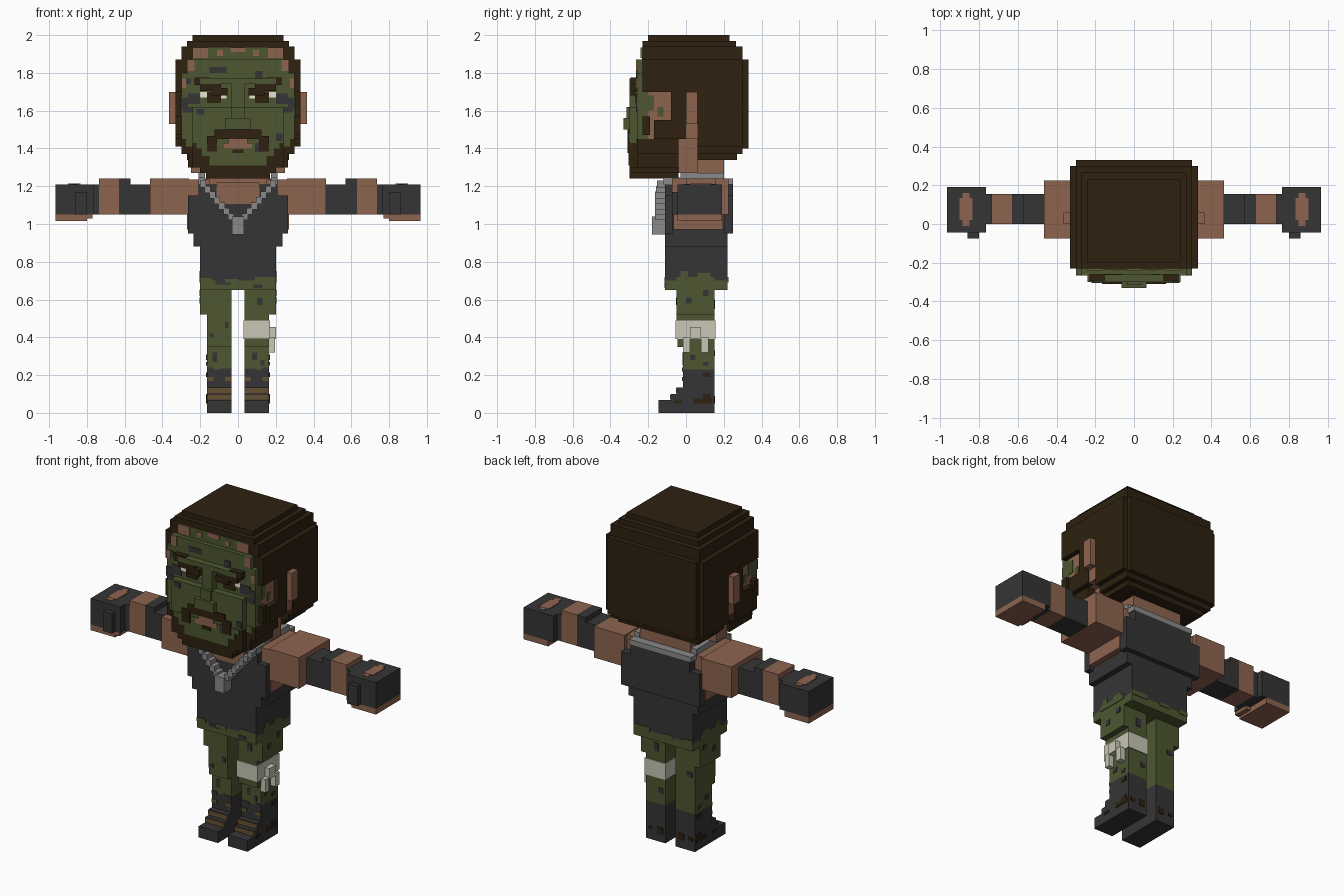
import bpy, bmesh

# ---------- colours ----------
def material(name, *rgb):
    m = bpy.data.materials.new(name)
    lin = [((c / 255 + 0.055) / 1.055) ** 2.4 for c in rgb]
    m.diffuse_color = (*lin, 1)
    return m

HAIR = material("dark_brown", 46, 33, 16)
SKIN = material("skin", 141, 100, 79)
GREEN = material("olive_green", 77, 87, 49)
DARK = material("charcoal", 53, 53, 54)
METAL = material("grey_metal", 138, 138, 138)
CLOTH = material("bandage_cream", 200, 199, 182)
STRAP = material("strap_brown", 101, 80, 50)
WHITE = material("eye_white", 232, 230, 215)


# ---------- helpers ----------
def part(name, mat, boxes, mirror=True):
    """One object made of boxes (x0, x1, y0, y1, z0, z1), mirrored in x unless centred."""
    bm = bmesh.new()
    for x0, x1, y0, y1, z0, z1 in boxes:
        spans = [(x0, x1)]
        if mirror and x0 != -x1:
            spans.append((-x1, -x0))
        for a, b in spans:
            verts = bmesh.ops.create_cube(bm, size=1)["verts"]
            for v in verts:
                v.co.x = b if v.co.x > 0 else a
                v.co.y = y1 if v.co.y > 0 else y0
                v.co.z = z1 if v.co.z > 0 else z0
    me = bpy.data.meshes.new(name)
    bm.to_mesh(me)
    bm.free()
    me.materials.append(mat)
    ob = bpy.data.objects.new(name, me)
    bpy.context.collection.objects.link(ob)
    return ob


def front_plates(name, mat, y, rects, mirror=True):
    """Thin painted plates facing -y, given as (x0, x1, z0, z1)."""
    part(name, mat, [(a, b, y - 0.004, y + 0.004, c, d) for a, b, c, d in rects], mirror)


def side_plates(name, mat, x, rects, mirror=True):
    """Thin painted plates facing x, given as (y0, y1, z0, z1)."""
    part(name, mat, [(x - 0.004, x + 0.004, a, b, c, d) for a, b, c, d in rects], mirror)


# ---------- head ----------
part("hair", HAIR, [
    (-.24, .24, -.20, .23, 1.97, 2.0), (-.27, .27, -.23, .265, 1.94, 1.97),
    (-.30, .30, -.23, .30, 1.87, 1.94), (-.33, .33, -.23, .30, 1.70, 1.87),
    (-.30, .30, .30, .33, 1.40, 1.87),
    (-.33, .33, .06, .30, 1.41, 1.70), (-.30, .30, .06, .30, 1.37, 1.41),
    (-.27, .27, .06, .27, 1.34, 1.37)])
part("sideburn", HAIR, [(.28, .33, -.08, 0, 1.50, 1.70), (.28, .33, -.17, 0, 1.45, 1.55),
                        (.28, .33, -.23, -.19, 1.47, 1.57)])
part("beard", HAIR, [
    (-.17, .17, -.30, -.04, 1.24, 1.27), (-.20, .20, -.30, -.04, 1.27, 1.30),
    (-.24, .24, -.30, -.04, 1.30, 1.36), (-.265, .265, -.26, -.04, 1.30, 1.37),
    (-.24, .24, -.30, -.04, 1.36, 1.43), (-.30, .30, -.26, -.04, 1.37, 1.45)])
part("head_skin", SKIN, [(-.30, .30, -.20, .06, 1.45, 1.70), (-.25, .25, -.04, .06, 1.27, 1.45)])
part("ear", SKIN, [(.28, .365, 0, .06, 1.53, 1.70), (.28, .325, 0, .06, 1.45, 1.53)])
part("face", GREEN, [
    (-.30, .30, -.26, -.20, 1.45, 1.80), (-.27, .27, -.26, -.22, 1.80, 1.87),
    (-.24, .24, -.30, -.24, 1.43, 1.62), (-.20, .20, -.30, -.24, 1.74, 1.77),
    (-.035, .035, -.30, -.24, 1.62, 1.74)])
part("nose", GREEN, [(-.065, .065, -.33, -.29, 1.50, 1.56), (-.035, .035, -.315, -.29, 1.56, 1.62)])
front_plates("forehead_paint", GREEN, -.23, [(-.24, .24, 1.87, 1.935)])
front_plates("lower_face_paint", GREEN, -.30, [
    (-.22, .22, 1.40, 1.43), (-.19, .19, 1.36, 1.40), (-.15, .15, 1.31, 1.36)])
front_plates("cheek_paint", GREEN, -.26, [(.24, .275, 1.41, 1.45)])
front_plates("hairline_skin", SKIN, -.236, [
    (.16, .24, 1.88, 1.935), (-.03, .04, 1.91, 1.935), (.08, .11, 1.89, 1.92)])
front_plates("forehead_skin", SKIN, -.262, [(.23, .27, 1.81, 1.87), (.275, .30, 1.72, 1.77)])
side_plates("temple_green", GREEN, .30, [(-.20, -.17, 1.60, 1.68), (-.15, -.12, 1.57, 1.62)])

# ---------- facial features ----------
part("eyebrow", HAIR, [
    (.15, .23, -.295, -.25, 1.735, 1.775), (.09, .20, -.295, -.25, 1.705, 1.745),
    (.055, .14, -.295, -.25, 1.68, 1.72)])
front_plates("eye_white", WHITE, -.262, [(.06, .09, 1.665, 1.70), (.165, .20, 1.67, 1.70)])
front_plates("pupil", HAIR, -.263, [(.09, .165, 1.64, 1.70)])
front_plates("eye_camouflage", DARK, -.261, [
    (.20, .265, 1.635, 1.69), (.265, .30, 1.61, 1.67), (.23, .29, 1.59, 1.62)])
front_plates("forehead_camouflage", DARK, -.26, [
    (.09, .13, 1.77, 1.81), (-.15, -.06, 1.80, 1.83), (-.28, -.25, 1.74, 1.77)], False)
front_plates("cheek_camouflage", DARK, -.302, [
    (.09, .13, 1.38, 1.43), (.20, .235, 1.44, 1.48), (-.22, -.18, 1.58, 1.61)], False)
part("moustache", HAIR, [
    (-.125, .125, -.31, -.28, 1.45, 1.50), (.11, .165, -.31, -.28, 1.385, 1.465)])
front_plates("mouth", SKIN, -.305, [(-.075, .075, 1.40, 1.43), (-.05, .05, 1.43, 1.45)])
front_plates("chin_patch", HAIR, -.306, [(-.03, .03, 1.375, 1.395)])

# ---------- torso ----------
part("neck", SKIN, [(-.17, .17, -.03, .20, 1.18, 1.36), (-.11, .11, -.105, .05, 1.10, 1.22)])
part("tank_top", DARK, [
    (-.20, .20, -.11, .22, .70, .92), (-.235, .235, -.11, .22, .88, .97),
    (-.20, .20, -.11, .25, .95, 1.10), (-.265, .265, -.11, -.07, .95, 1.15),
    (-.265, .265, .20, .25, .95, 1.15), (.11, .21, -.11, -.05, 1.10, 1.21),
    (-.20, .20, .19, .25, 1.10, 1.21)])
front_plates("neckline", SKIN, -.107, [(-.115, .115, 1.105, 1.20)])
part("armpit", SKIN, [(.19, .27, -.065, .195, .97, 1.06)])
part("waistband", GREEN, [(-.20, .20, -.11, .22, .65, .70)])
waist = [(-.20, -.14, .69, .715), (-.07, 0, .69, .71), (.09, .20, .69, .72)]
front_plates("waist_edge_front", GREEN, -.11, waist, False)
front_plates("waist_edge_back", GREEN, .22, waist, False)
side_plates("waist_edge_side", GREEN, .20, [(-.05, .15, .69, .72), (-.03, .01, .72, .75), (.06, .13, .72, .74)])
front_plates("waist_spots", DARK, -.11, [(-.12, -.04, .68, .70), (.08, .13, .66, .68)], False)

# ---------- arms ----------
part("shoulder", SKIN, [(.15, .33, -.075, .20, 1.05, 1.235), (.26, .465, -.075, .225, 1.05, 1.24)])
part("elbow_wrap", DARK, [(.465, .57, 0, .155, 1.05, 1.21), (.57, .63, 0, .155, 1.05, 1.24)])
part("forearm", SKIN, [(.63, .735, 0, .155, 1.05, 1.24)])
part("glove", DARK, [(.735, .77, 0, .155, 1.05, 1.21), (.765, .965, -.045, .19, 1.05, 1.21),
                     (.80, .86, -.075, -.04, 1.05, 1.17)])
part("fingers", SKIN, [(.80, .965, -.045, .19, 1.015, 1.05), (.77, .83, -.045, .05, 1.03, 1.05)])
part("glove_opening", SKIN, [(.835, .90, .02, .135, 1.207, 1.214), (.85, .885, -.01, .16, 1.206, 1.213)])

# ---------- necklace ----------
steps = 7
part("chain_front", METAL, [
    (.02 + .025 * i, .052 + .025 * i, -.165 + .006 * max(0, i - 4), -.10, 1.02 + .029 * i, 1.055 + .029 * i)
    for i in range(steps)])
part("chain_loop", METAL, [
    (.175, .21, -.12, -.03, 1.21, 1.245), (.175, .21, -.03, .20, 1.235, 1.27),
    (-.21, .21, .20, .25, 1.21, 1.24)])
part("pendant", METAL, [(-.032, .032, -.18, -.11, .945, 1.04)])

# ---------- legs ----------
part("trouser_leg", GREEN, [
    (.035, .20, -.05, .15, .52, .66), (.035, .165, -.05, .15, .39, .52),
    (.035, .165, -.045, .15, .35, .39), (.035, .165, -.015, .15, .23, .35)])
front_plates("shin_spots", DARK, -.015, [(-.135, -.11, .27, .32), (.075, .10, .28, .32), (.12, .14, .25, .28)], False)
front_plates("thigh_spots", DARK, -.05, [(.10, .13, .57, .61), (-.07, -.05, .45, .48), (-.15, -.13, .40, .42)], False)
front_plates("calf_spots", DARK, .15, [(.08, .11, .55, .60), (.05, .08, .30, .33), (-.15, -.11, .45, .48)], False)
side_plates("leg_side_spots", DARK, .165, [(.02, .05, .28, .31), (.09, .12, .25, .27)])
side_plates("hip_side_spots", DARK, .20, [(.0, .03, .58, .61), (.09, .12, .62, .65)])

# ---------- bandage on one knee ----------
part("bandage", CLOTH, [(.03, .17, -.056, .156, .39, .49)], False)
part("bandage_knot", CLOTH, [
    (.165, .20, .02, .08, .39, .455), (.165, .197, -.015, .02, .32, .40), (.165, .197, .08, .118, .32, .40)], False)

# ---------- boots ----------
part("boot", DARK, [
    (.035, .165, -.015, .15, 0, .23), (.035, .165, -.145, 0, 0, .068), (.035, .165, -.08, 0, .068, .10),
    (.035, .165, -.05, 0, .10, .135)])
front_plates("boot_cuff_edge", DARK, -.016, [(.035, .09, .22, .235), (.13, .165, .22, .24)])
front_plates("lace_lower", STRAP, -.08, [(.035, .165, .07, .098)])
front_plates("lace_upper", STRAP, -.05, [(.035, .165, .104, .132)])
front_plates("boot_mud_front", STRAP, -.016, [(.035, .07, .17, .19), (.13, .165, .17, .19)])
side_plates("boot_mud", HAIR, .165, [(.04, .14, .05, .075), (.09, .13, .075, .10), (.09, .13, .19, .215),
                                     (-.06, -.02, .05, .066)])
front_plates("heel_mud", HAIR, .15, [(.05, .09, .05, .09), (.12, .15, .06, .08)])
